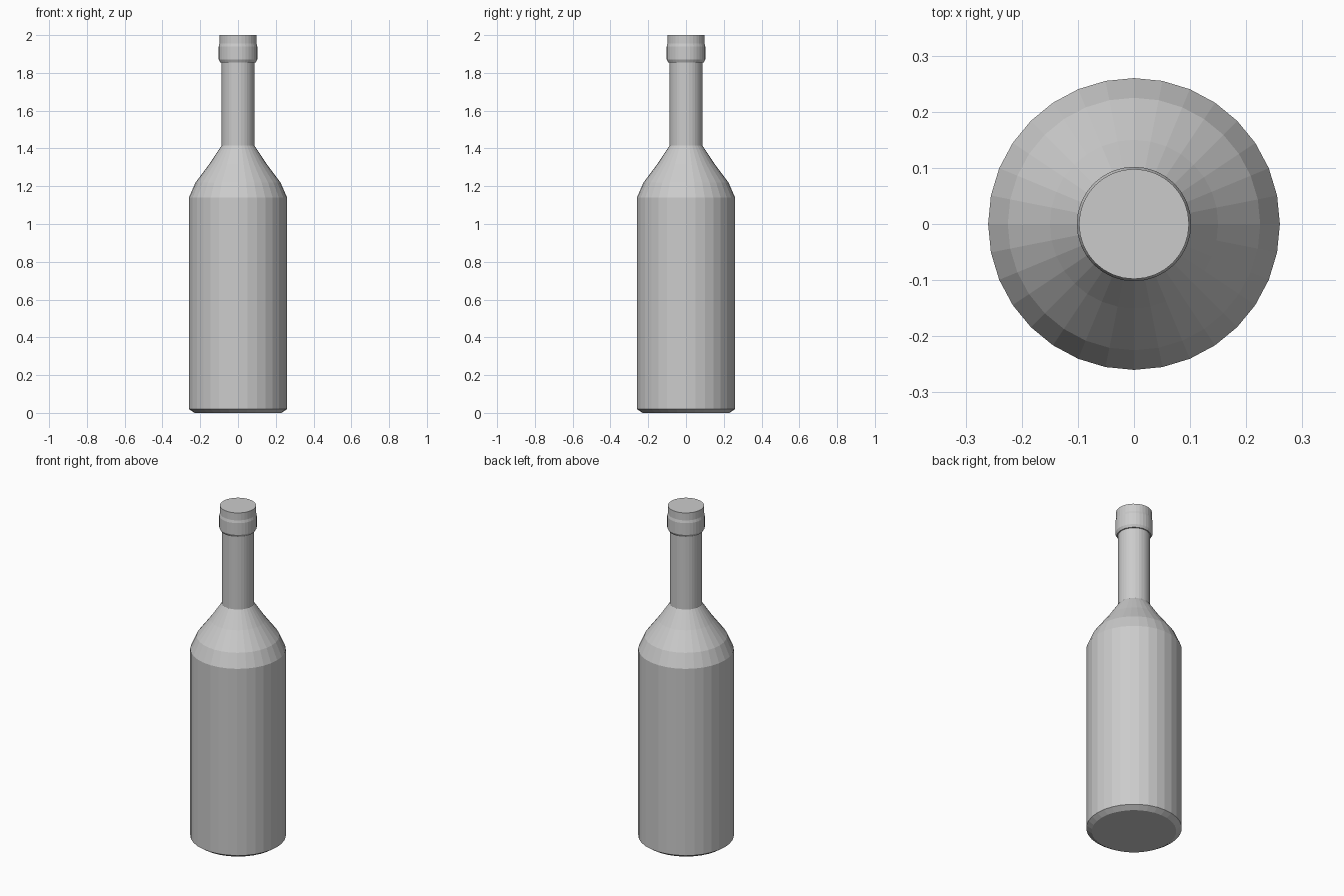
import bpy
import bmesh
from math import cos, sin, tau

cube = bpy.data.objects.get("Cube")
if cube:
    bpy.data.objects.remove(cube, do_unlink=True)

SIDES = 32

grey = bpy.data.materials.new("plain grey")
colour = (0.6, 0.6, 0.6, 1)
grey.diffuse_color = colour
grey.use_nodes = True
grey.node_tree.nodes["Principled BSDF"].inputs["Base Color"].default_value = colour


def lathe(name, profile):
    """Turn a (radius, height) profile, listed bottom to top, into a capped solid."""
    bm = bmesh.new()
    rings = [[bm.verts.new((r * cos(tau * i / SIDES), r * sin(tau * i / SIDES), z))
              for i in range(SIDES)] for r, z in profile]
    for low, high in zip(rings, rings[1:]):
        for i in range(SIDES):
            j = (i + 1) % SIDES
            bm.faces.new((low[i], low[j], high[j], high[i]))
    bm.faces.new(rings[0][::-1])
    bm.faces.new(rings[-1])
    mesh = bpy.data.meshes.new(name)
    bm.to_mesh(mesh)
    bm.free()
    mesh.materials.append(grey)
    obj = bpy.data.objects.new(name, mesh)
    bpy.context.collection.objects.link(obj)
    return obj


# Bottle: chamfered base, straight body, stepped shoulder, neck, lip band and flat mouth
lathe("bottle", [
    (0.23, 0), (0.26, 0.02), (0.26, 1.14),
    (0.225, 1.22), (0.15, 1.32), (0.087, 1.415),
    (0.087, 1.855), (0.094, 1.855), (0.102, 1.87),
    (0.102, 1.94), (0.098, 1.955), (0.098, 2),
])
